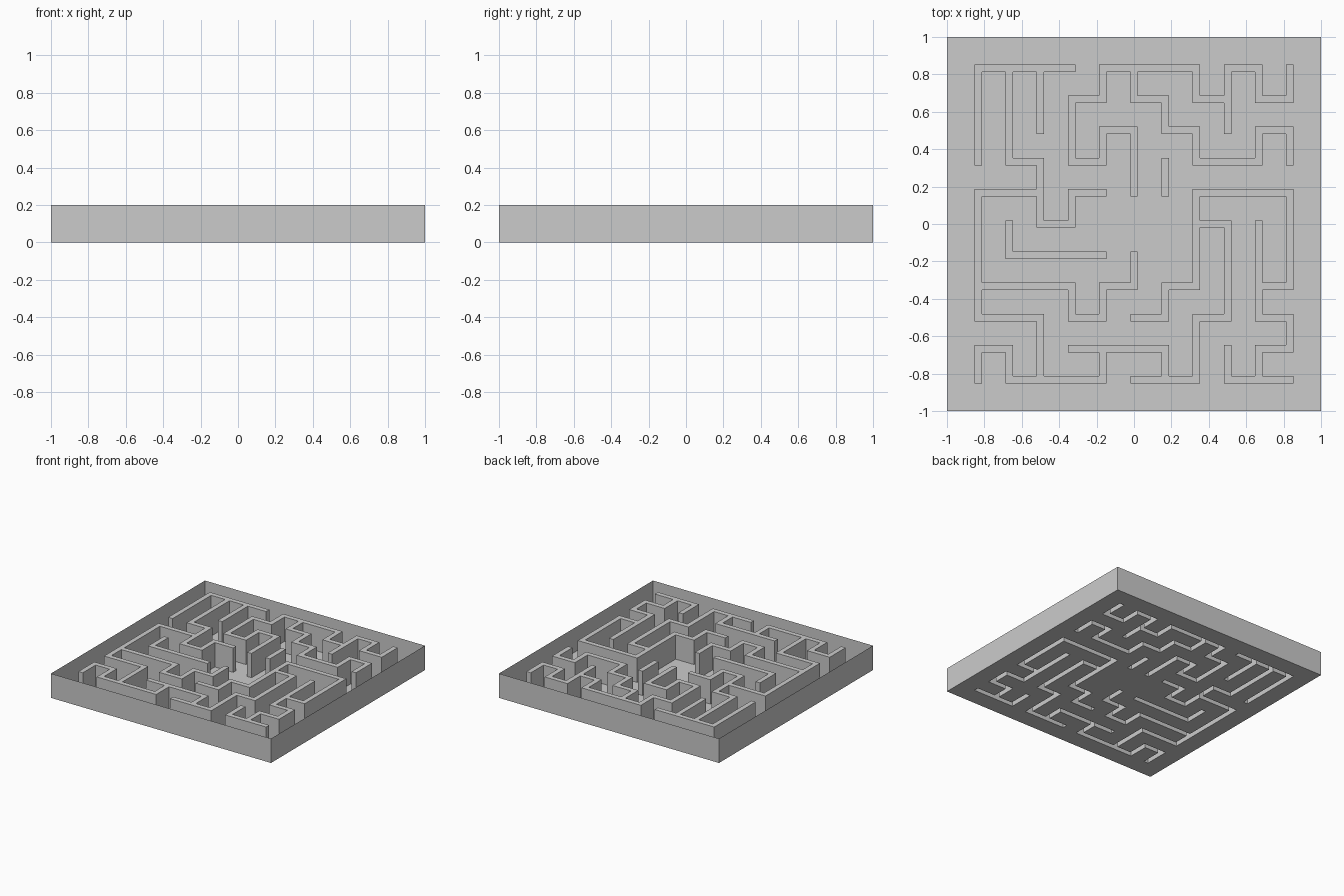
import bpy, bmesh, math

if "Cube" in bpy.data.objects:
    bpy.data.objects.remove(bpy.data.objects["Cube"])

HEIGHT = 0.2      # wall and rim height
HALF = 0.02       # half wall thickness
N = 5             # wall lines run from -N to N, spaced 1/6

covered = set()   # floor cells under a wall (odd indices are wall lines)


def wall(x, y, runs, sideways):
    """A wall that turns a right angle after every run."""
    for run in runs:
        nx, ny = (x + run, y) if sideways else (x, y + run)
        for i in range(2 * (min(x, nx) + N) + 1, 2 * (max(x, nx) + N) + 2):
            for j in range(2 * (min(y, ny) + N) + 1, 2 * (max(y, ny) + N) + 2):
                covered.add((i, j))
        x, y, sideways = nx, ny, not sideways


def along_x(x, y, *runs):
    wall(x, y, runs, True)


def along_y(x, y, *runs):
    wall(x, y, runs, False)


def raise_geometry(bm, result):
    verts = [g for g in result["geom"] if isinstance(g, bmesh.types.BMVert)]
    bmesh.ops.translate(bm, verts=verts, vec=(0, 0, HEIGHT))


def finish(bm, name):
    bmesh.ops.dissolve_limit(bm, angle_limit=math.radians(1),
                             verts=bm.verts[:], edges=bm.edges[:])
    mesh = bpy.data.meshes.new(name)
    bm.to_mesh(mesh)
    bm.free()
    bpy.context.collection.objects.link(bpy.data.objects.new(name, mesh))


# Upper left walls
along_y(-5, 2, 3, 3)
along_y(-3, 5, -2)
along_y(-4, 5, -3, 1, -2, 1, 1, 1)
# Lower left walls
along_x(-3, 1, -2, -4, 2, -2)
along_x(-5, -2, 3, -1, 1, 1, 1, 1)
along_y(-4, 0, -1, 3)
along_y(-5, -5, 1, 1, -1, 3, 1)
# Lower right walls
along_x(-2, -4, 3, -1)
along_x(0, -5, 2, 2, 1, 3, -1)
along_x(0, -3, 1, 1, 1, 3, 3, -3, -1, 2)
along_y(4, -2, -1, 1, -1, -1, -1)
along_y(3, -4, -1, 2)
# Upper right walls
along_y(0, 1, 2, -1, -1, -1, 2, 1, 1, 3, -1, 1, 1, 1, -1, 1, 1)
along_y(0, 5, -1, 1, -1, 1, -1, 2, 1, 1, -1)
along_y(3, 4, -1)
along_y(1, 2, -1)

# Floor sheet with the maze walls pulled up out of it (hollow underneath)
lines = [-1.0]
for k in range(-N, N + 1):
    lines += [k / 6 - HALF, k / 6 + HALF]
lines.append(1.0)

bm = bmesh.new()
grid = [[bm.verts.new((x, y, 0)) for y in lines] for x in lines]
raised = []
for i in range(len(lines) - 1):
    for j in range(len(lines) - 1):
        face = bm.faces.new((grid[i][j], grid[i + 1][j],
                             grid[i + 1][j + 1], grid[i][j + 1]))
        if (i, j) in covered:
            raised.append(face)
extruded = bmesh.ops.extrude_face_region(bm, geom=raised)
bmesh.ops.delete(bm, geom=[f for f in raised if f.is_valid], context='FACES')
raise_geometry(bm, extruded)
finish(bm, "maze_floor_and_walls")

# Thin outer rim
bm = bmesh.new()
bmesh.ops.create_grid(bm, x_segments=1, y_segments=1, size=1)
bmesh.ops.delete(bm, geom=bm.faces[:], context='FACES_ONLY')
raise_geometry(bm, bmesh.ops.extrude_edge_only(bm, edges=bm.edges[:]))
bmesh.ops.recalc_face_normals(bm, faces=bm.faces[:])
finish(bm, "outer_rim")
